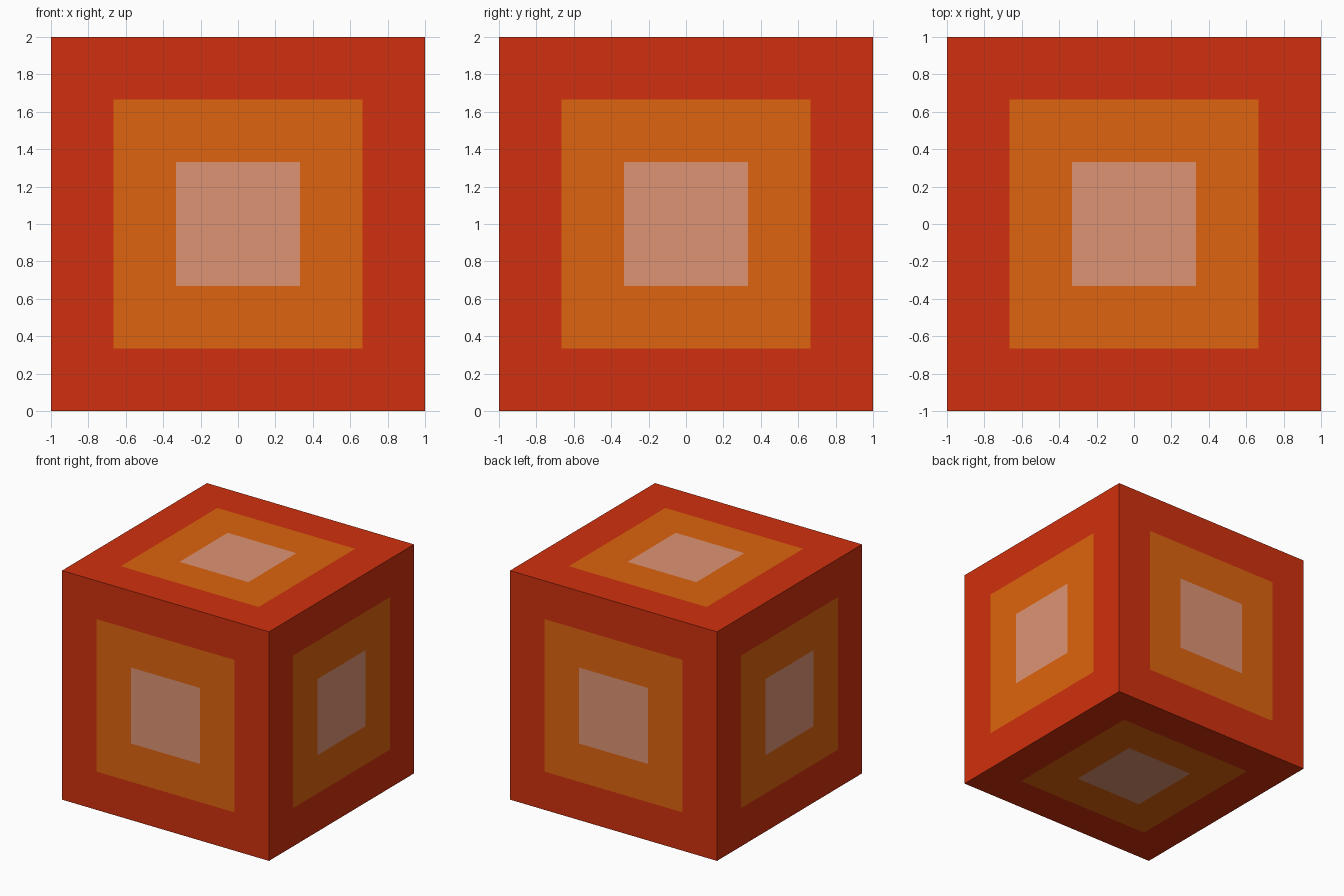
import bpy, bmesh

if "Cube" in bpy.data.objects:
    bpy.data.objects.remove(bpy.data.objects["Cube"])


def srgb_material(name, rgb):
    mat = bpy.data.materials.new(name)
    lin = [((c / 255 + 0.055) / 1.055) ** 2.4 if c > 10 else c / 255 / 12.92 for c in rgb]
    mat.diffuse_color = (*lin, 1.0)
    mat.use_nodes = True
    mat.node_tree.nodes["Principled BSDF"].inputs["Base Color"].default_value = mat.diffuse_color
    return mat


# One colour per nested square, from the border inwards
colours = [
    srgb_material("red_border", (208, 48, 14)),
    srgb_material("orange_band", (222, 100, 14)),
    srgb_material("pale_centre", (222, 148, 116)),
]

# Cube body standing on the ground
bm = bmesh.new()
bmesh.ops.create_cube(bm, size=2.0)
bmesh.ops.translate(bm, verts=bm.verts, vec=(0, 0, 1))

# Painted squares: inset every side twice, flush with the surface
centres = list(bm.faces)
for level in (1, 2):
    bmesh.ops.inset_individual(bm, faces=centres, thickness=0.334, use_even_offset=True)
    for face in centres:
        face.material_index = level

mesh = bpy.data.meshes.new("painted_cube")
bm.to_mesh(mesh)
bm.free()
for mat in colours:
    mesh.materials.append(mat)
cube = bpy.data.objects.new("painted_cube", mesh)
bpy.context.collection.objects.link(cube)
